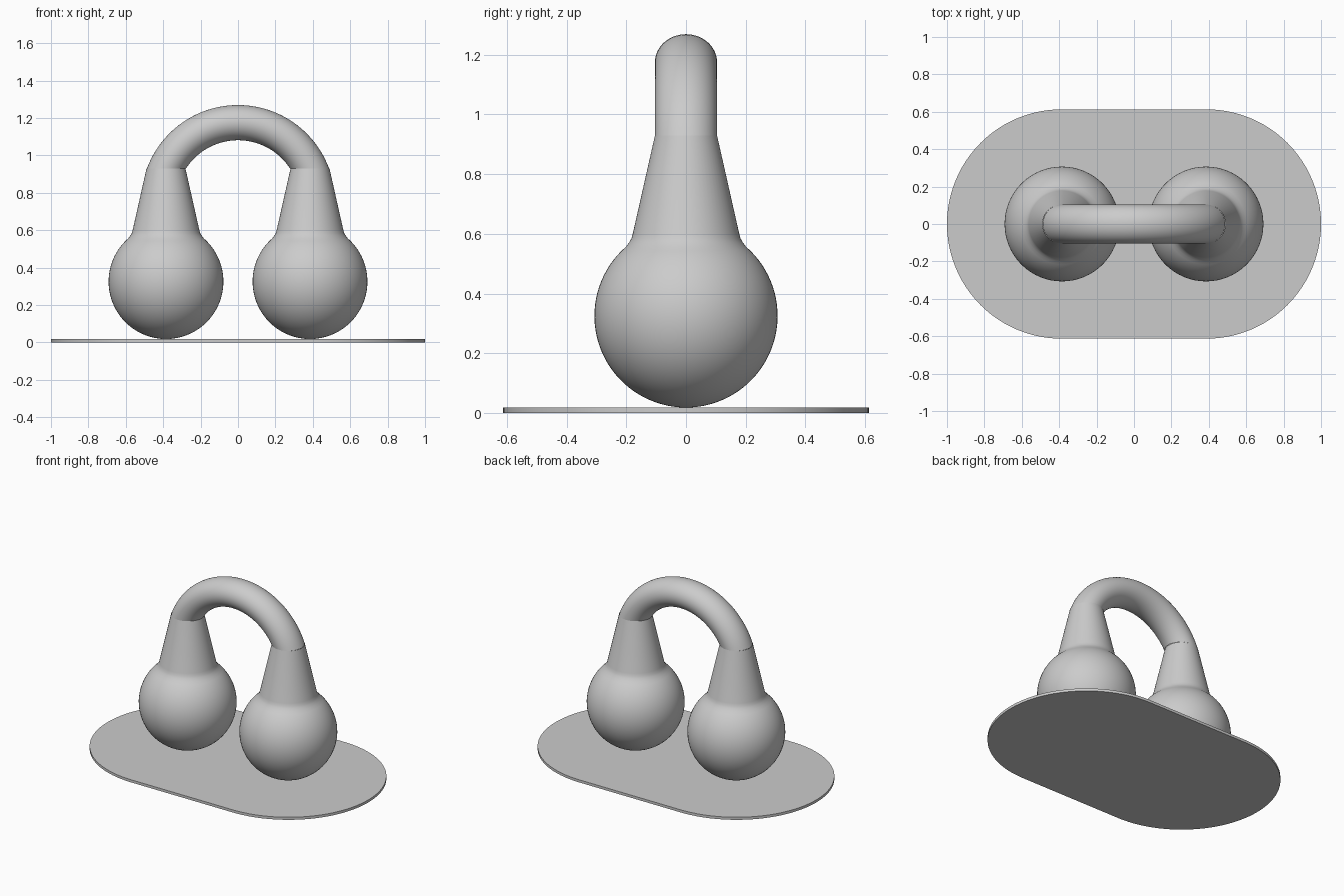
import bpy
import bmesh
from math import sin, cos, asin, pi, radians

cube = bpy.data.objects.get("Cube")
if cube:
    bpy.data.objects.remove(cube, do_unlink=True)

GREY = (0.6, 0.6, 0.6, 1)
grey = bpy.data.materials.new("plain grey")
grey.use_nodes = True
grey.diffuse_color = GREY
grey.node_tree.nodes["Principled BSDF"].inputs["Base Color"].default_value = GREY

SIDES = 64
SPREAD = 0.385      # distance of each ball from the middle
BALL_R, BALL_Z = 0.307, 0.325
NECK_R, NECK_TOP = 0.104, 0.93
BASE_H = 0.018


def finish(name, bm, angle=40):
    """Turn a bmesh into a smooth-shaded object."""
    bmesh.ops.remove_doubles(bm, verts=bm.verts, dist=1e-5)
    bmesh.ops.recalc_face_normals(bm, faces=bm.faces)
    mesh = bpy.data.meshes.new(name)
    bm.to_mesh(mesh)
    bm.free()
    mesh.materials.append(grey)
    obj = bpy.data.objects.new(name, mesh)
    bpy.context.collection.objects.link(obj)
    bpy.ops.object.select_all(action='DESELECT')
    obj.select_set(True)
    bpy.context.view_layer.objects.active = obj
    bpy.ops.object.shade_smooth_by_angle(angle=radians(angle))
    return obj


def bridge(bm, rings):
    """Join closed rings of points with quads."""
    loops = [[bm.verts.new(p) for p in ring] for ring in rings]
    for a, b in zip(loops, loops[1:]):
        for i in range(len(a)):
            j = (i + 1) % len(a)
            bm.faces.new((a[i], a[j], b[j], b[i]))


turns = [2 * pi * i / SIDES for i in range(SIDES)]

# Ball with tapered neck: round body, small fillet, straight cone
STEPS = 36
last = radians(139)
profile = [(BALL_R * sin(last * i / STEPS), BALL_Z - BALL_R * cos(last * i / STEPS))
           for i in range(STEPS + 1)]
profile += [(0.19, 0.572), (0.183, 0.584), (0.178, 0.602), (NECK_R, NECK_TOP)]
for side, x in (("right", -SPREAD), ("left", SPREAD)):
    bm = bmesh.new()
    bridge(bm, [[(x + r * cos(t), r * sin(t), z) for t in turns] for r, z in profile])
    finish(side + "_ball_and_neck", bm)

# Arched handle: oval tube whose ends are cut level with the neck tops
ARC_Z, ARC_R, TUBE = 0.75, 0.425, 0.094
rings = []
for i in range(49):
    ring = []
    for t in turns:
        rho = ARC_R + TUBE * cos(t)
        start = asin((NECK_TOP - ARC_Z) / rho)
        a = start + (pi - 2 * start) * i / 48
        ring.append((rho * cos(a), NECK_R * sin(t), ARC_Z + rho * sin(a)))
    rings.append(ring)
bm = bmesh.new()
bridge(bm, rings)
finish("arched_handle", bm)

# Thin base plate with round ends
bm = bmesh.new()
END_R = 0.613
outline = []
for sign in (1, -1):
    for i in range(49):
        a = -pi / 2 + pi * i / 48
        outline.append(bm.verts.new((sign * (1 - END_R + END_R * cos(a)), sign * END_R * sin(a), 0)))
bottom = bm.faces.new(outline)
top = bmesh.ops.extrude_face_region(bm, geom=[bottom], use_keep_orig=True)
bmesh.ops.translate(bm, vec=(0, 0, BASE_H),
                    verts=[v for v in top["geom"] if isinstance(v, bmesh.types.BMVert)])
finish("base_plate", bm, 30)
